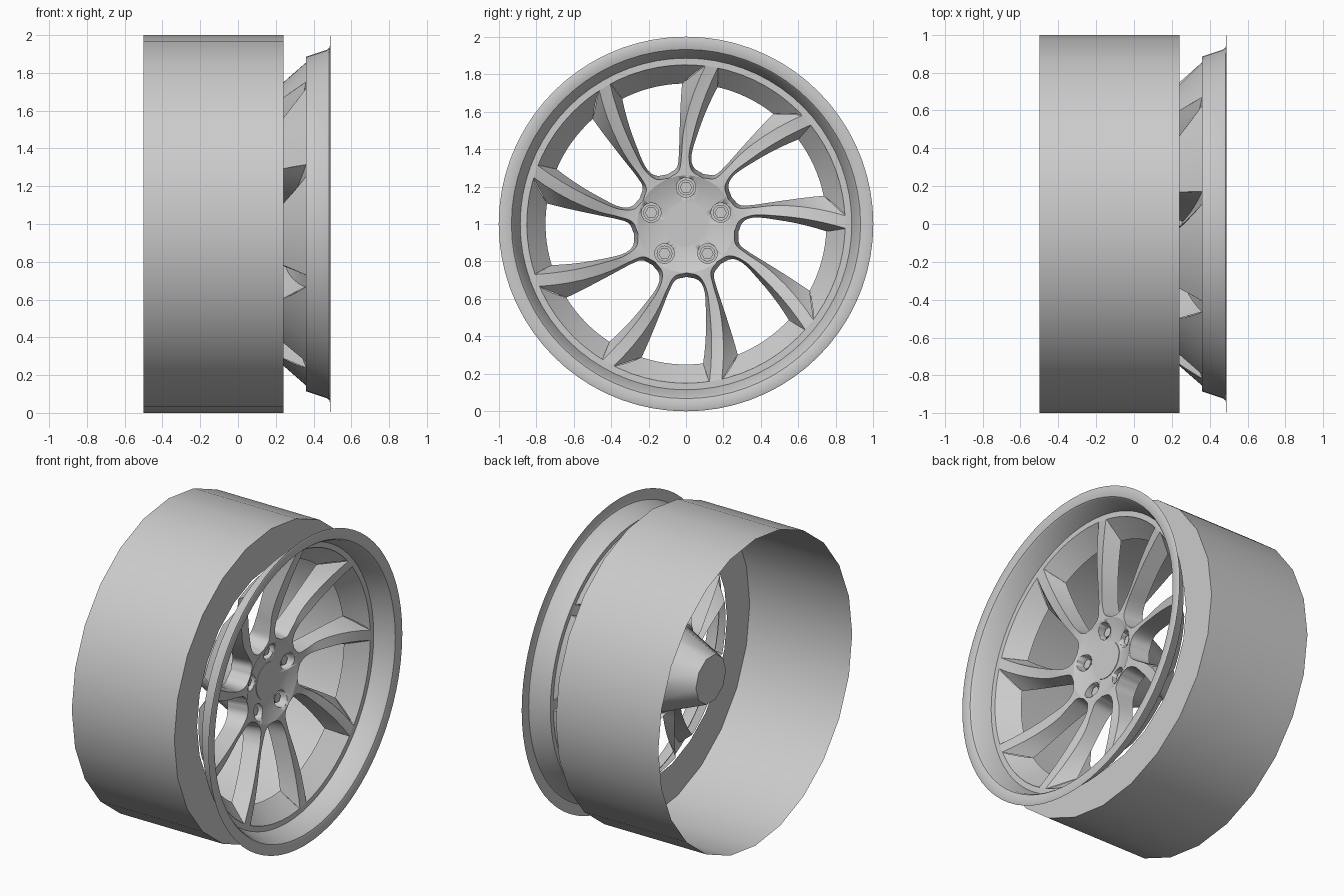
import bpy, bmesh, math
from mathutils import Vector

old = bpy.data.objects.get("Cube")
if old:
    bpy.data.objects.remove(old, do_unlink=True)

# One plain material
metal = bpy.data.materials.new("grey_metal")
metal.use_nodes = True
GREY = (0.6, 0.6, 0.6, 1)
metal.diffuse_color = GREY
metal.node_tree.nodes["Principled BSDF"].inputs["Base Color"].default_value = GREY

SPOKES = 9
STEP = 360 / SPOKES
TIP = 78.4      # angle of the first spoke tip


def polar(r, deg, x):
    a = math.radians(deg)
    return Vector((x, r * math.cos(a), 1 + r * math.sin(a)))


def finish(name, bm, solid=False, smooth=35):
    bmesh.ops.remove_doubles(bm, verts=bm.verts, dist=0.0005)
    if solid:
        bmesh.ops.recalc_face_normals(bm, faces=bm.faces)
    else:
        # open sheets face outwards, towards +x
        bm.normal_update()
        if sum(f.normal.x * f.calc_area() for f in bm.faces) < 0:
            bmesh.ops.reverse_faces(bm, faces=bm.faces)
    mesh = bpy.data.meshes.new(name)
    bm.to_mesh(mesh)
    bm.free()
    mesh.materials.append(metal)
    ob = bpy.data.objects.new(name, mesh)
    bpy.context.collection.objects.link(ob)
    bpy.ops.object.select_all(action='DESELECT')
    bpy.context.view_layer.objects.active = ob
    ob.select_set(True)
    if smooth:
        bpy.ops.object.shade_smooth_by_angle(angle=math.radians(smooth))
    return ob


def add_grid(bm, rows):
    """Skin a list of equally long point rows with quads."""
    vs = [[bm.verts.new(p) for p in row] for row in rows]
    for a, b in zip(vs, vs[1:]):
        for i in range(len(a) - 1):
            bm.faces.new((a[i], a[i + 1], b[i + 1], b[i]))


def lathe(name, profile, sides, solid=False):
    """Spin (x, radius) points around the axle."""
    bm = bmesh.new()
    rows = [[polar(max(r, 0.0), 360 * i / sides, x) for i in range(sides + 1)]
            for x, r in profile]
    add_grid(bm, rows)
    if solid:
        bmesh.ops.remove_doubles(bm, verts=bm.verts, dist=0.0005)
        bmesh.ops.holes_fill(bm, edges=bm.edges, sides=0)
    return finish(name, bm, solid)


def prism(bm, centre, r, x0, x1, sides):
    """Capped cylinder along x."""
    rings = []
    for x in (x0, x1):
        rings.append([bm.verts.new(Vector((x, centre.y + r * math.cos(t), centre.z + r * math.sin(t))))
                      for t in (2 * math.pi * i / sides for i in range(sides))])
    a, b = rings
    for i in range(sides):
        j = (i + 1) % sides
        bm.faces.new((a[i], a[j], b[j], b[i]))
    bm.faces.new(a)
    bm.faces.new(b)


def spline(pts, n=5):
    """Catmull-Rom through (radius, angle, x) points."""
    p = [Vector(q) for q in pts]
    p = [2 * p[0] - p[1]] + p + [2 * p[-1] - p[-2]]
    out = []
    for k in range(1, len(p) - 2):
        a, b, c, d = p[k - 1:k + 3]
        for i in range(n):
            t = i / n
            out.append(0.5 * (2 * b + (c - a) * t + (2 * a - 5 * b + 4 * c - d) * t * t
                              + (3 * b - a - 3 * c + d) * t ** 3))
    return out + [p[-2]]


# Barrel with its flat front wall
lathe("barrel", [(-0.5, 1), (0.24, 1), (0.24, 0.765)], 24)

# Outer lip
lathe("outer_lip", [(0.36, 0.85), (0.36, 0.885), (0.47, 0.922), (0.483, 0.932),
                    (0.488, 0.95), (0.49, 0.99), (0.486, 1.0)], 72)

# Spokes: four rails from hub to rim (radius, angle from tip, x)
low_steep = spline([(.282, -7.7, .12), (.302, 3, .12), (.36, 7, .14), (.5, 3.9, .18), (.75, -1.4, .24)])
ridge = spline([(.26, -7.7, .25), (.285, 5, .252), (.36, 9, .258), (.5, 6.5, .285), (.855, 0, .36)])
shoulder = spline([(.26, 32.3, .25), (.285, 19.6, .25), (.36, 15.5, .252), (.5, 13, .268), (.855, 4.5, .36)])
low_slope = spline([(.282, 32.3, .12), (.302, 21.6, .12), (.36, 17.8, .14), (.5, 15.5, .18), (.75, 13.2, .24)])

bm = bmesh.new()
for k in range(SPOKES):
    turn = TIP + k * STEP
    rows = []
    for a, b, c, d in zip(low_steep, ridge, shoulder, low_slope):
        line = [a] + [b.lerp(c, i / 4) for i in range(5)] + [d]
        rows.append([polar(q.x, turn + q.y, q.z) for q in line])
    add_grid(bm, rows)
finish("spokes", bm, smooth=40)

# Sloping ring between the spoke ends, open behind each spoke
bm = bmesh.new()
for k in range(SPOKES):
    turn = TIP + k * STEP
    rows = []
    for j in range(5):
        t = j / 4
        start = low_slope[-1].lerp(shoulder[-1], t)
        end = low_steep[-1].lerp(ridge[-1], t) + Vector((0, STEP, 0))
        rows.append([polar(q.x, turn + q.y, q.z)
                     for q in (start.lerp(end, i / 8) for i in range(9))])
    add_grid(bm, rows)
finish("rim_ring", bm)

# Dished hub with bolt pockets
hub = lathe("hub", [(0.212, 0.12), (0.224, 0.2), (0.25, 0.262), (0.12, 0.283)], 72, solid=True)
bolt_spots = [polar(0.195, 90 + 72 * i, 0) for i in range(5)]
bm = bmesh.new()
for spot in bolt_spots:
    prism(bm, spot, 0.052, 0.165, 0.3, 24)
cutter = finish("bolt_pocket_cutter", bm, solid=True)
cutter.hide_render = True
cut = hub.modifiers.new("pockets", 'BOOLEAN')
cut.object = cutter
cut.operation = 'DIFFERENCE'
cut.solver = 'EXACT'
dg = bpy.context.evaluated_depsgraph_get()
hub.data = bpy.data.meshes.new_from_object(hub.evaluated_get(dg))
hub.modifiers.clear()
bpy.data.objects.remove(cutter, do_unlink=True)

# Hexagonal bolts on round collars
bm = bmesh.new()
for spot in bolt_spots:
    prism(bm, spot, 0.042, 0.16, 0.18, 24)
    prism(bm, spot, 0.033, 0.17, 0.205, 6)
finish("wheel_bolts", bm, solid=True)

# Centre cap
bm = bmesh.new()
prism(bm, Vector((0, 0, 1)), 0.118, 0.208, 0.216, 48)
finish("centre_cap", bm, solid=True)

# Tapered hub back
lathe("hub_back", [(0.13, 0.28), (-0.18, 0.155)], 10, solid=True)
